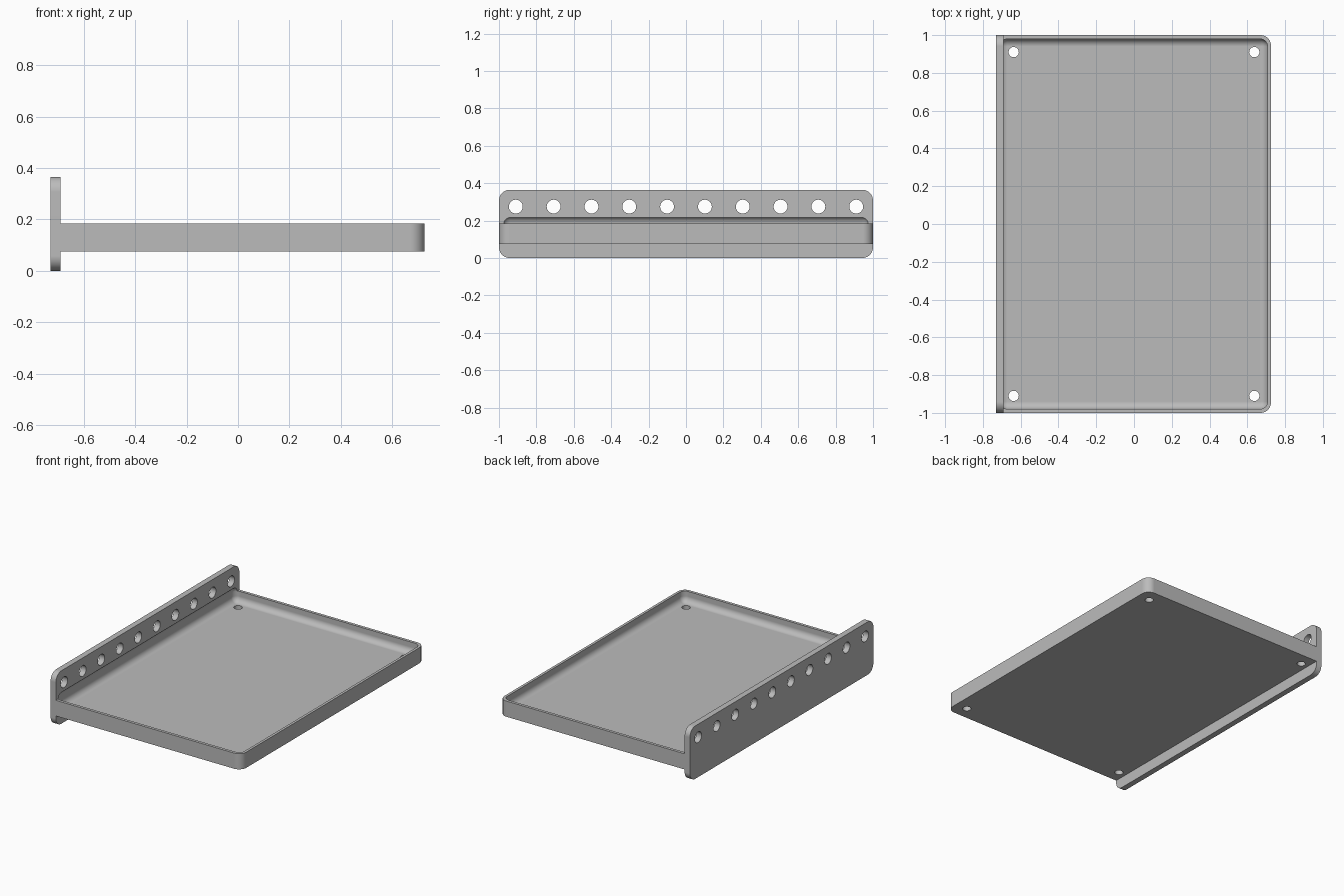
import bpy, bmesh, math
from mathutils import Matrix, Vector

cube = bpy.data.objects.get("Cube")
if cube:
    bpy.data.objects.remove(cube, do_unlink=True)

grey = bpy.data.materials.new("plain grey")
grey.use_nodes = True
colour = (0.5, 0.5, 0.5, 1)
grey.diffuse_color = colour
grey.node_tree.nodes["Principled BSDF"].inputs["Base Color"].default_value = colour


def make_object(name, bm):
    mesh = bpy.data.meshes.new(name)
    bm.to_mesh(mesh)
    bm.free()
    mesh.materials.append(grey)
    obj = bpy.data.objects.new(name, mesh)
    bpy.context.collection.objects.link(obj)
    return obj


def rounded_box(name, low, high, radius, choose, segments=10):
    """Box between two corners, with the chosen edges rounded."""
    low, high = Vector(low), Vector(high)
    bm = bmesh.new()
    bmesh.ops.create_cube(bm, size=1)
    for v in bm.verts:
        v.co = (low + high) / 2 + v.co * (high - low)
    edges = [e for e in bm.edges if choose(e)]
    bmesh.ops.bevel(bm, geom=edges, offset=radius, segments=segments,
                    profile=0.5, affect='EDGES')
    return make_object(name, bm)


def drills(name, centres, radius, depth, axis):
    """Row of round cutters along one axis."""
    bm = bmesh.new()
    turn = Matrix.Rotation(math.pi / 2, 4, 'Y') if axis == 'X' else Matrix()
    for c in centres:
        bmesh.ops.create_cone(bm, cap_ends=True, segments=32, radius1=radius,
                              radius2=radius, depth=depth,
                              matrix=Matrix.Translation(c) @ turn)
    return make_object(name, bm)


def cut(obj, cutter):
    mod = obj.modifiers.new("cut", 'BOOLEAN')
    mod.operation = 'DIFFERENCE'
    mod.solver = 'EXACT'
    mod.object = cutter
    bpy.context.view_layer.objects.active = obj
    bpy.ops.object.modifier_apply(modifier=mod.name)


def mid(edge):
    return (edge.verts[0].co + edge.verts[1].co) / 2


def along(edge, axis):
    d = edge.verts[0].co - edge.verts[1].co
    return abs(d[axis]) > 0.9 * d.length


# Shallow tray, rounded only at the free corners
tray = rounded_box("tray", (-0.69, -1, 0.076), (0.725, 1, 0.184), 0.055,
                   lambda e: along(e, 2) and mid(e).x > 0)

# Upright mounting plate with rounded corners
plate = rounded_box("mounting_plate", (-0.73, -1, 0), (-0.69, 1, 0.365), 0.058,
                    lambda e: along(e, 0))

# Softly rounded cavity, running a little way into the plate
cavity = rounded_box("cavity_cutter", (-0.71, -0.98, 0.11), (0.707, 0.98, 0.222),
                     0.04, lambda e: True)
cut(tray, cavity)
cut(plate, cavity)

# Screw holes in the tray floor
floor_drill = drills("floor_drill",
                     [(x, y, 0.1) for x in (-0.637, 0.637) for y in (-0.91, 0.91)],
                     0.027, 0.2, 'Z')
cut(tray, floor_drill)

# Row of ten holes in the plate
plate_drill = drills("plate_drill",
                     [(-0.71, -0.91 + i * 1.82 / 9, 0.275) for i in range(10)],
                     0.037, 0.2, 'X')
cut(plate, plate_drill)

for cutter in (cavity, floor_drill, plate_drill):
    bpy.data.objects.remove(cutter, do_unlink=True)

# Smooth the rounded faces and keep the flat ones crisp
for obj in (tray, plate):
    bpy.ops.object.select_all(action='DESELECT')
    obj.select_set(True)
    bpy.context.view_layer.objects.active = obj
    bpy.ops.object.shade_smooth_by_angle(angle=math.radians(30))
    weighted = obj.modifiers.new("even shading", 'WEIGHTED_NORMAL')
    weighted.keep_sharp = True
